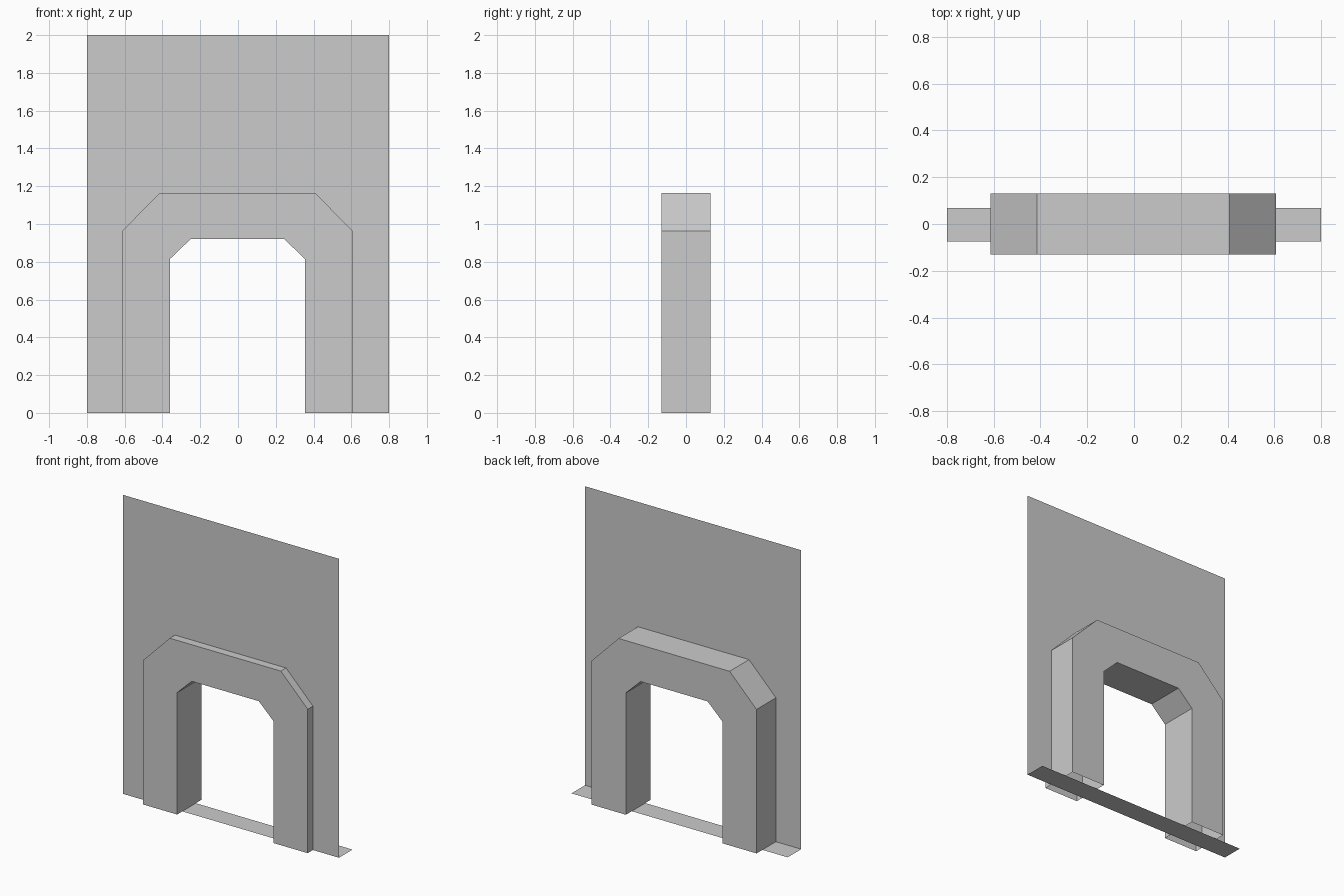
import bpy

if "Cube" in bpy.data.objects:
    bpy.data.objects.remove(bpy.data.objects["Cube"])

# Half-profiles (x, z) from the ground up; mirrored to full arches
def arch(half, shift=-0.003):
    return [(-x + shift, z) for x, z in half] + [(x + shift, z) for x, z in reversed(half)]

INNER = arch([(0.357, 0), (0.357, 0.815), (0.248, 0.92)])
OUTER = arch([(0.61, 0), (0.61, 0.963), (0.411, 1.165)])
WALL = [(-0.8, 0), (-0.8, 2), (0.8, 2), (0.8, 0)]
FRONT, BACK = -0.13, 0.13
WALL_Y, FLOOR_BACK = -0.075, 0.068


def make(name, verts, faces):
    mesh = bpy.data.meshes.new(name)
    mesh.from_pydata(verts, [], faces)
    mesh.validate()
    obj = bpy.data.objects.new(name, mesh)
    bpy.context.collection.objects.link(obj)
    return obj


def ring(profile, y):
    return [(x, y, z) for x, z in profile]


# Door frame: four arch rings joined by strips, open underneath
n = len(INNER)
rings = [ring(OUTER, FRONT), ring(INNER, FRONT), ring(INNER, BACK), ring(OUTER, BACK)]
verts = [v for r in rings for v in r]
faces = []
for r in range(4):
    a, b = r * n, (r + 1) % 4 * n
    faces += [(a + i, a + i + 1, b + i + 1, b + i) for i in range(n - 1)]
make("door_frame", verts, faces)

# Thin wall panel with the doorway cut out of its outline
outline = ring(WALL, WALL_Y) + ring(INNER[::-1], WALL_Y)
make("wall_panel", outline, [tuple(reversed(range(len(outline))))])

# Threshold strip running along the foot of the wall
make("floor_strip",
     [(-0.8, WALL_Y, 0), (0.8, WALL_Y, 0), (0.8, FLOOR_BACK, 0), (-0.8, FLOOR_BACK, 0)],
     [(0, 1, 2, 3)])
